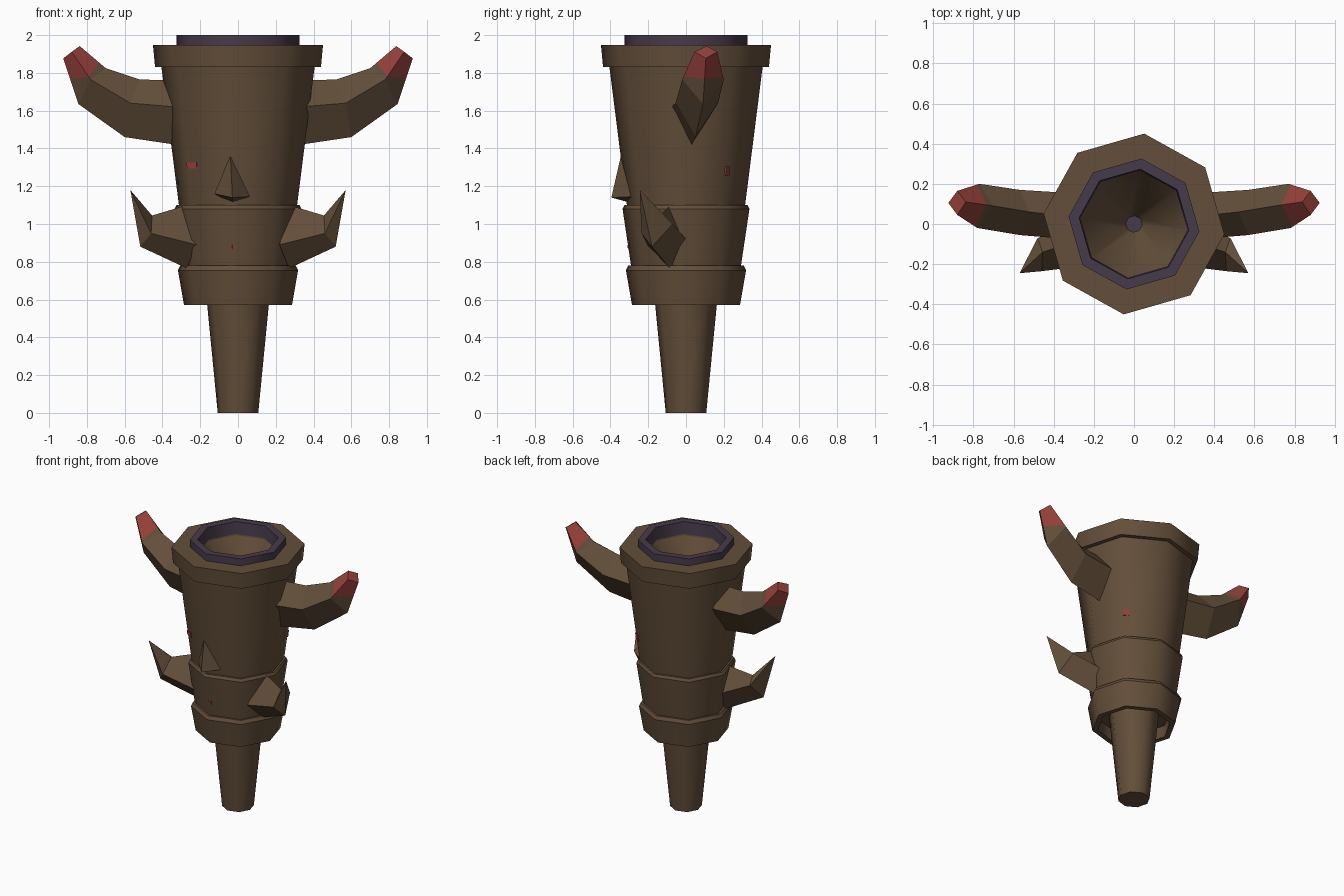
import bpy, bmesh, math
from mathutils import Vector, Matrix

if "Cube" in bpy.data.objects:
    bpy.data.objects.remove(bpy.data.objects["Cube"])


def material(name, rgb):
    m = bpy.data.materials.new(name)
    m.diffuse_color = (*rgb, 1)
    m.use_nodes = True
    m.node_tree.nodes["Principled BSDF"].inputs["Base Color"].default_value = m.diffuse_color
    return m


BROWN = material("bark_brown", (0.125, 0.077, 0.042))
PURPLE = material("dark_purple", (0.062, 0.043, 0.070))
RED = material("tip_red", (0.31, 0.053, 0.042))
SIDES, TURN = 8, math.radians(-6.5)


def finish(bm, name, mats):
    bmesh.ops.recalc_face_normals(bm, faces=bm.faces)
    me = bpy.data.meshes.new(name)
    bm.to_mesh(me)
    bm.free()
    ob = bpy.data.objects.new(name, me)
    for m in mats:
        me.materials.append(m)
    bpy.context.collection.objects.link(ob)
    return ob


def loft(bm, rings, tip_from=99, cap=(True, True)):
    """Skin a list of vertex rings; segments from tip_from on get material 1."""
    vs = [[bm.verts.new(p) for p in r] for r in rings]
    n = len(vs[0])
    for k, (a, b) in enumerate(zip(vs, vs[1:])):
        for i in range(n):
            j = (i + 1) % n
            f = bm.faces.new((a[i], a[j], b[j], b[i]))
            f.material_index = int(k >= tip_from)
    if cap[0]:
        bm.faces.new(vs[0][::-1])
    if cap[1]:
        bm.faces.new(vs[-1]).material_index = int(tip_from < 99)
    return vs


def lathe(name, profile, mat, closed=False):
    """Turn a profile with eight sides: round-shaded walls, crisp rims."""
    bm = bmesh.new()
    if closed:
        profile = profile + profile[:1]
    rings = [[(r * math.cos(TURN + i * math.tau / SIDES),
               r * math.sin(TURN + i * math.tau / SIDES), z)
              for i in range(SIDES)] for r, z in profile]
    loft(bm, rings, cap=(not closed, not closed))
    bmesh.ops.remove_doubles(bm, verts=bm.verts, dist=1e-5)
    for f in bm.faces:
        f.smooth = len(f.verts) == 4
    for e in bm.edges:
        if abs(e.verts[0].co.z - e.verts[1].co.z) < 1e-5:
            e.smooth = False
    return finish(bm, name, [mat])


# central post, banded cup with hollow underside and funnel inside
lathe("stem", [(0.108, 0), (0.164, 0.57), (0.172, 0.66)], BROWN)
lathe("cup_body", [
    (0.25, 0.66), (0.25, 0.572), (0.288, 0.572), (0.32, 0.755), (0.308, 0.78),
    (0.293, 0.78), (0.338, 1.08), (0.328, 1.10), (0.315, 1.10), (0.408, 1.83),
    (0.442, 1.83), (0.453, 1.948), (0.278, 1.948), (0.27, 1.90), (0.04, 1.5)], BROWN)
lathe("mouth_ring", [(0.328, 1.93), (0.328, 2.0), (0.275, 2.0), (0.268, 1.91)],
      PURPLE, closed=True)
lathe("funnel_bottom", [(0.042, 1.496), (0.042, 1.505)], PURPLE)


def section(top, front, bottom, back):
    return [Vector(p) for p in (top, front, bottom, back)]


def mix(a, b, ts):
    return [p.lerp(q, t) for p, q, t in zip(a, b, ts)]


def both_sides(name, rings, tip_from):
    for side, s in (("right", 1), ("left", -1)):
        bm = bmesh.new()
        loft(bm, [[(s * p.x, p.y, p.z) for p in r] for r in rings], tip_from)
        finish(bm, f"{name}_{side}", [BROWN, RED])


# big upper branches with blunt red ends
h0 = section((0.33, 0.04, 1.76), (0.33, -0.075, 1.62), (0.33, 0.03, 1.42), (0.33, 0.155, 1.62))
h1 = section((0.52, 0.06, 1.765), (0.57, -0.055, 1.64), (0.60, 0.05, 1.46), (0.57, 0.17, 1.64))
h2 = section((0.70, 0.09, 1.825), (0.78, -0.02, 1.765), (0.845, 0.09, 1.635), (0.77, 0.20, 1.765))
h3 = section((0.838, 0.11, 1.942), (0.88, 0.045, 1.912), (0.925, 0.105, 1.877), (0.88, 0.165, 1.912))
both_sides("upper_branch", [h0, h1, h2, mix(h2, h3, (0.25, 0.1, 0.55, 0.1)), h3], 3)

# smaller lower thorns with tiny red points
t0 = section((0.27, -0.08, 1.10), (0.22, -0.205, 0.89), (0.27, -0.085, 0.765), (0.27, 0.01, 0.91))
t1 = section((0.455, -0.14, 1.045), (0.46, -0.235, 0.95), (0.517, -0.18, 0.88), (0.48, -0.07, 1.0))
t2 = [Vector((0.57, -0.245, 1.18)).lerp(p, 0.01) for p in t1]
both_sides("lower_thorn", [t0, t1, mix(t1, t2, (0.92,) * 4), t2], 2)

# short front thorn
bm = bmesh.new()
tip, lf, rt, fr, bk = [bm.verts.new(p) for p in (
    (-0.04, -0.345, 1.36), (-0.125, -0.29, 1.16), (0.062, -0.29, 1.145),
    (-0.03, -0.395, 1.14), (-0.03, -0.285, 1.11))]
for f in ((tip, lf, fr), (tip, fr, rt), (fr, lf, bk), (fr, bk, rt), (tip, bk, lf), (tip, rt, bk)):
    bm.faces.new(f)
finish(bm, "front_thorn", [BROWN])


# small red flecks lying on the cup wall
def fleck(name, angle, z, radius, w, h):
    a = math.radians(angle)
    step = math.tau / SIDES
    off = (a - TURN) % step - step / 2
    d = radius * math.cos(step / 2) / math.cos(off)
    bm = bmesh.new()
    bmesh.ops.create_cube(bm, size=1)
    bm.transform(Matrix.Translation((d * math.cos(a), d * math.sin(a), z))
                 @ Matrix.Rotation(a - off, 4, 'Z') @ Matrix.Rotation(0.127, 4, 'Y')
                 @ Matrix.Diagonal((0.009, w, h, 1)))
    finish(bm, name, [RED])


fleck("fleck_front_left", -137, 1.31, 0.342, 0.06, 0.03)
fleck("fleck_back_right", 41, 1.28, 0.338, 0.04, 0.05)
fleck("fleck_front", -94, 0.88, 0.308, 0.02, 0.02)
